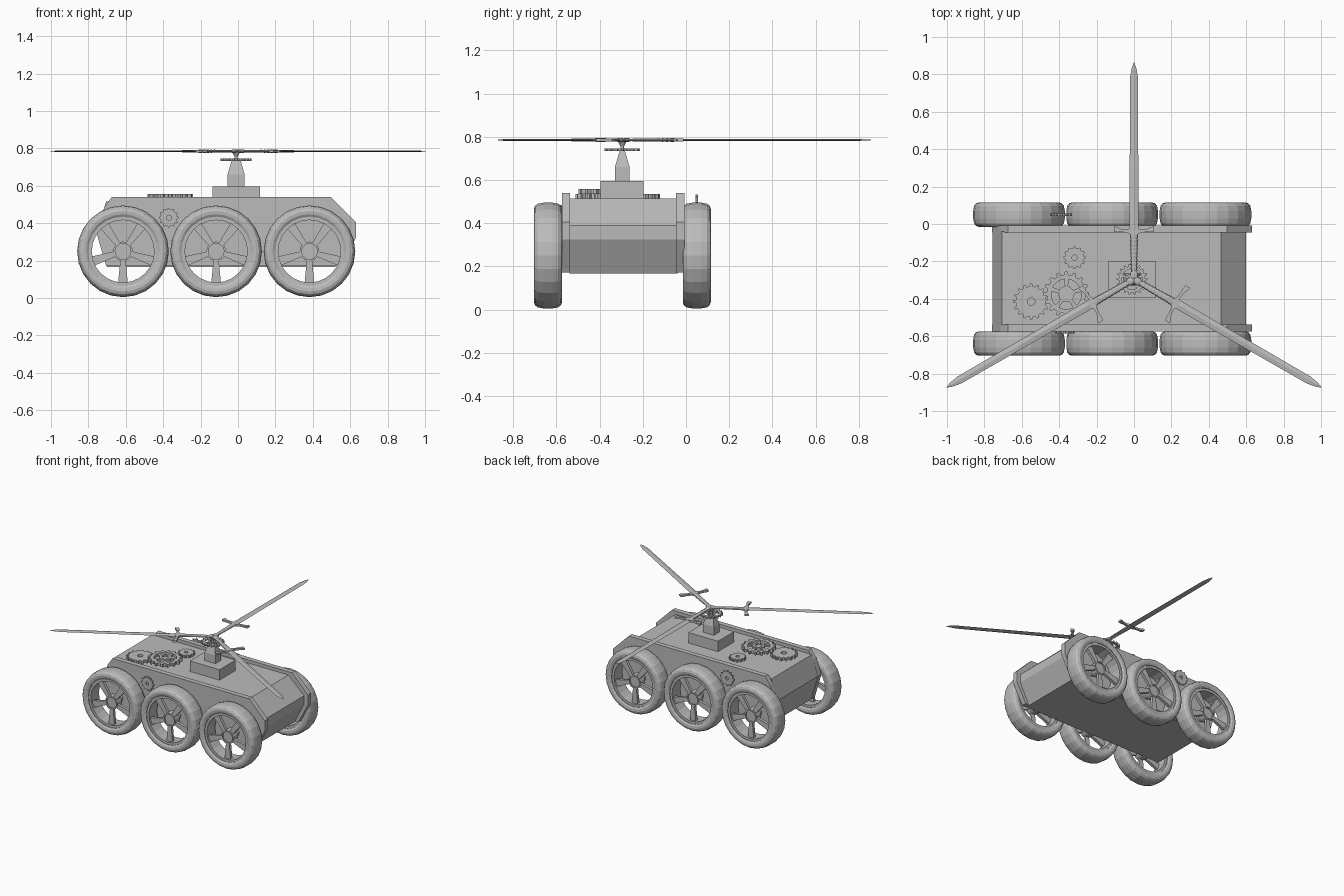
import bpy, bmesh, math
from mathutils import Matrix, Vector

if "Cube" in bpy.data.objects:
    bpy.data.objects.remove(bpy.data.objects["Cube"])

grey = bpy.data.materials.new("plain_grey")
grey.diffuse_color = (0.5, 0.5, 0.5, 1)
grey.use_nodes = True
grey.node_tree.nodes["Principled BSDF"].inputs["Base Color"].default_value = grey.diffuse_color

UP = Matrix.Identity(4)
TO_FRONT = Matrix.Rotation(math.pi / 2, 4, 'X')   # local (x, y, z) -> (x, -z, y)


def finish(name, bm, mat=UP):
    bmesh.ops.recalc_face_normals(bm, faces=bm.faces)
    bm.transform(mat)
    me = bpy.data.meshes.new(name)
    bm.to_mesh(me)
    bm.free()
    me.materials.append(grey)
    ob = bpy.data.objects.new(name, me)
    bpy.context.collection.objects.link(ob)
    return ob


def add_prism(bm, pts, z0, z1):
    lo = [bm.verts.new((x, y, z0)) for x, y in pts]
    hi = [bm.verts.new((x, y, z1)) for x, y in pts]
    bm.faces.new(lo)
    bm.faces.new(hi)
    n = len(pts)
    for i in range(n):
        j = (i + 1) % n
        bm.faces.new((lo[i], lo[j], hi[j], hi[i]))


def add_loft(bm, rings, closed=False):
    """Skin a list of equal point rings; cap the ends unless closed."""
    rs = [[bm.verts.new(p) for p in r] for r in rings]
    n = len(rs[0])
    for k in range(len(rs) if closed else len(rs) - 1):
        a, b = rs[k], rs[(k + 1) % len(rs)]
        for i in range(n):
            j = (i + 1) % n
            bm.faces.new((a[i], a[j], b[j], b[i]))
    if not closed:
        bm.faces.new(rs[0])
        bm.faces.new(rs[-1])


def circle(r, z, n=24):
    return [(r * math.cos(math.tau * i / n), r * math.sin(math.tau * i / n), z) for i in range(n)]


def add_lathe(bm, profile, n=24, closed=False):
    add_loft(bm, [circle(r, z, n) for r, z in profile], closed)


def add_spokes(bm, count, r0, r1, w0, w1, z0, z1, start):
    for k in range(count):
        a = start + math.tau * k / count
        c, s = math.cos(a), math.sin(a)
        pts = [(r0, -w0), (r1, -w1), (r1, w1), (r0, w0)]
        add_prism(bm, [(c * x - s * y, s * x + c * y) for x, y in pts], z0, z1)


def gear(name, r, teeth, hole, thick, mat, spokes=0):
    bm = bmesh.new()
    tooth = 0.15 * r
    polar = []
    for k in range(teeth):
        for f, rr in ((-.28, r - tooth), (-.15, r), (.15, r), (.28, r - tooth)):
            polar.append((math.tau * (k + f) / teeth, rr))
    inner = 0.66 * r if spokes else hole

    def ring(fixed, z):
        return [((fixed or rr) * math.cos(a), (fixed or rr) * math.sin(a), z) for a, rr in polar]
    add_loft(bm, [ring(None, 0), ring(None, thick), ring(inner, thick), ring(inner, 0)], True)
    if spokes:
        h = hole + 0.14 * r
        add_lathe(bm, [(h, 0), (h, thick), (hole, thick), (hole, 0)], 16, True)
        add_spokes(bm, spokes, h * .95, inner * 1.03, .07 * r, .1 * r, thick * .2, thick * .8, 0.3)
    return finish(name, bm, mat)


# Hull: faceted body between two thicker side plates
CY = -0.295
body = [(-0.705, 0.515), (-0.757, 0.36), (-0.70, 0.167), (0.52, 0.167),
        (0.60, 0.325), (0.60, 0.39), (0.465, 0.515)]
plate = [(-0.675, 0.54), (-0.715, 0.485), (-0.76, 0.36), (-0.705, 0.172), (0.55, 0.172),
         (0.632, 0.325), (0.632, 0.405), (0.497, 0.54)]
for name, pts, y0, y1 in (("hull", body, -0.54, -0.04),
                          ("front_side_plate", plate, -0.574, -0.536),
                          ("back_side_plate", plate, -0.046, -0.008)):
    bm = bmesh.new()
    add_prism(bm, pts, -y1, -y0)
    finish(name, bm, TO_FRONT)

# Six wheels: tyre, rim, five spokes, hub and axle (local +z points outward)
tyre = [(0.185, 0.055), (0.198, 0.063), (0.215, 0.065), (0.230, 0.060), (0.240, 0.047), (0.245, 0.020)]
tyre += [(r, -z) for r, z in reversed(tyre)]
rim = [(0.187, 0.050), (0.187, -0.050), (0.167, -0.050), (0.167, 0.050)]
for side, y, sgn in (("front", -0.639, 1), ("back", 0.050, -1)):
    for i, x in enumerate((-0.615, -0.117, 0.382)):
        place = Matrix.Translation((x, y, 0.25)) @ Matrix.Diagonal((1, sgn, 1, 1)) @ TO_FRONT
        bm = bmesh.new()
        add_lathe(bm, tyre, 24, True)
        finish(f"{side}_tyre_{i+1}", bm, place)
        bm = bmesh.new()
        add_lathe(bm, rim, 24, True)
        add_spokes(bm, 5, 0.045, 0.172, 0.014, 0.026, 0.012, 0.034, -math.pi / 2)
        add_lathe(bm, [(0.052, -0.02), (0.052, 0.038), (0.042, 0.038), (0.042, 0.028)], 20)
        add_lathe(bm, [(0.03, -0.10), (0.03, -0.01)], 12)
        finish(f"{side}_wheel_{i+1}", bm, place)

# Decorative gears on the deck and on both sides
T = Matrix.Translation
gear("deck_gear_medium", 0.096, 16, 0.02, 0.022, T((-0.55, -0.415, 0.513)))
gear("deck_gear_large", 0.122, 16, 0.026, 0.022, T((-0.362, -0.375, 0.535)), 5)
gear("deck_gear_small", 0.060, 12, 0.014, 0.022, T((-0.318, -0.18, 0.513)))
bm = bmesh.new()
add_lathe(bm, [(0.035, 0.51), (0.035, 0.55)], 12)
finish("deck_gear_post", bm, T((-0.362, -0.375, 0)))
gear("front_side_gear", 0.053, 12, 0.013, 0.012, T((-0.37, -0.573, 0.43)) @ TO_FRONT)
gear("back_side_gear", 0.060, 12, 0.013, 0.012, T((-0.39, 0.056, 0.472)) @ TO_FRONT)

# Rotor mount: box, tapered mast, mast gear and neck
bm = bmesh.new()
add_prism(bm, [(-0.137, -0.395), (0.118, -0.395), (0.118, -0.197), (-0.137, -0.197)], 0.51, 0.596)
finish("mast_base", bm)
MX = -0.01


def square(hx, hy, z):
    return [(MX + a * hx, CY + b * hy, z) for a, b in ((-1, -1), (1, -1), (1, 1), (-1, 1))]


bm = bmesh.new()
add_loft(bm, [square(.046, .034, .59), square(.046, .034, .66), square(.024, .012, .735)])
finish("mast", bm)
gear("mast_gear", 0.083, 18, 0.02, 0.012, T((MX, CY, 0.734)), 5)
bm = bmesh.new()
add_lathe(bm, [(0.012, 0.725), (0.008, 0.755), (0.022, 0.782), (0.022, 0.79)], 12)
finish("rotor_neck", bm, T((MX, CY, 0)))

# Three sword-shaped rotor blades, built along local +x
for k in range(3):
    place = T((0, CY, 0.785)) @ Matrix.Rotation(math.radians(90 + 120 * k), 4, 'Z')
    # blade with diamond section
    bm = bmesh.new()
    add_loft(bm, [[(x, -w, 0), (x, 0, -t), (x, w, 0), (x, 0, t)] for x, w, t in
                  ((0.25, 0.025, 0.005), (0.60, 0.023, 0.0045), (1.08, 0.021, 0.004),
                   (1.13, 0.012, 0.003), (1.158, 0.001, 0.0005))])
    finish(f"sword_blade_{k+1}", bm, place)
    # ribbed grip and pommel
    bm = bmesh.new()
    rings = [(0.0, 0.012), (0.01, 0.022), (0.03, 0.022), (0.04, 0.013)]
    for i in range(9):
        x = 0.05 + 0.021 * i
        rings += [(x, 0.015 + 0.0005 * i), (x + 0.01, 0.018 + 0.0005 * i)]
    rings.append((0.255, 0.018))
    add_loft(bm, [[(x, r * math.cos(math.tau * i / 10), 0.42 * r * math.sin(math.tau * i / 10))
                   for i in range(10)] for x, r in rings])
    finish(f"sword_grip_{k+1}", bm, place)
    # curved crossguard with flared tips
    bm = bmesh.new()
    sections = []
    for i in range(-6, 7):
        u = i / 6
        h = 0.008 + 0.006 * (abs(u) > 0.75) + 0.010 * (abs(u) < 0.2)
        cx = 0.255 + 0.014 * u * u
        sections.append([(cx - h, 0.108 * u, -0.007), (cx + h, 0.108 * u, -0.007),
                         (cx + h, 0.108 * u, 0.007), (cx - h, 0.108 * u, 0.007)])
    add_loft(bm, sections)
    finish(f"sword_guard_{k+1}", bm, place)
